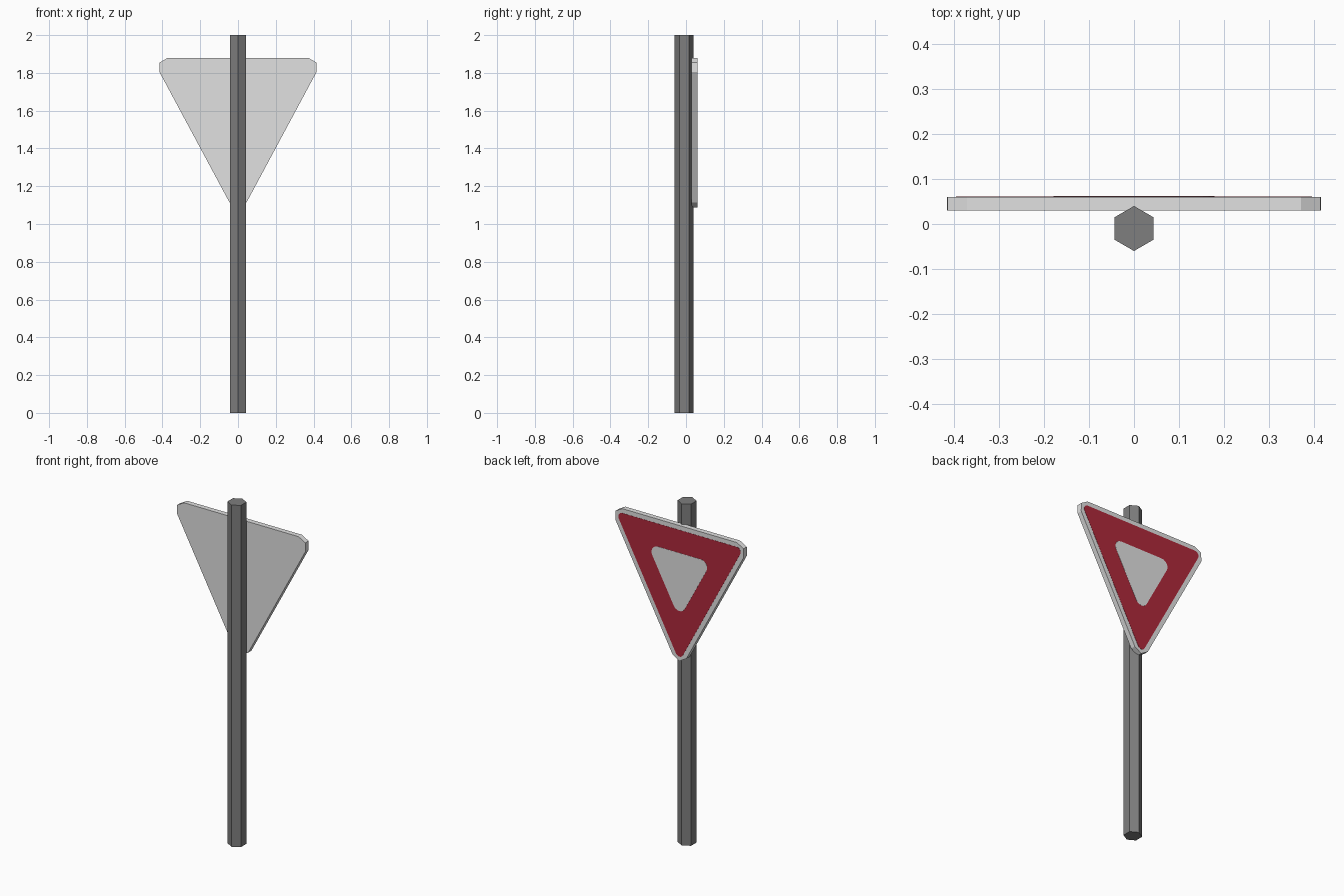
import bpy
import bmesh
from math import atan2, cos, sin, pi
from mathutils import Vector

cube = bpy.data.objects.get("Cube")
if cube:
    bpy.data.objects.remove(cube, do_unlink=True)


def make_material(name, rgb):
    mat = bpy.data.materials.new(name)
    mat.use_nodes = True
    colour = (*rgb, 1.0)
    mat.diffuse_color = colour
    mat.node_tree.nodes["Principled BSDF"].inputs["Base Color"].default_value = colour
    return mat


pole_grey = make_material("pole grey", (0.21, 0.21, 0.21))
panel_white = make_material("panel white", (0.75, 0.75, 0.75))
border_red = make_material("border red", (0.43, 0.022, 0.044))


def rounded_triangle(half_width, top, bottom, radius, segments):
    """Downward triangle outline made of one arc around each corner centre."""
    tilt = -atan2(half_width, top - bottom)
    corners = [((half_width, top), pi / 2, tilt),
               ((0, bottom), tilt, -pi - tilt),
               ((-half_width, top), -pi - tilt, -1.5 * pi)]
    points = []
    for (x, z), start, end in corners:
        for i in range(segments + 1):
            a = start + (end - start) * i / segments
            points.append((x + radius * cos(a), z + radius * sin(a)))
    return points


def prism(name, outline, origin, axis_u, axis_v, extrusion, mat):
    """Extrude a flat outline into a closed, flat-shaded solid."""
    bm = bmesh.new()
    u, v, o = Vector(axis_u), Vector(axis_v), Vector(origin)
    face = bm.faces.new([bm.verts.new(o + u * a + v * b) for a, b in outline])
    grown = bmesh.ops.extrude_face_region(bm, geom=[face], use_keep_orig=True)
    moved = [g for g in grown["geom"] if isinstance(g, bmesh.types.BMVert)]
    bmesh.ops.translate(bm, verts=moved, vec=Vector(extrusion))
    bmesh.ops.recalc_face_normals(bm, faces=bm.faces)
    mesh = bpy.data.meshes.new(name)
    bm.to_mesh(mesh)
    bm.free()
    mesh.materials.append(mat)
    obj = bpy.data.objects.new(name, mesh)
    bpy.context.collection.objects.link(obj)
    return obj


def panel(name, outline, y, depth, mat):
    return prism(name, outline, (0, y, 0), (1, 0, 0), (0, 0, 1), (0, depth, 0), mat)


# Six-sided pole with a ridge towards the panel
hexagon = [(0.05 * sin(i * pi / 3), 0.05 * cos(i * pi / 3)) for i in range(6)]
prism("pole", hexagon, (0, -0.01, 0), (1, 0, 0), (0, 1, 0), (0, 0, 2), pole_grey)

# Sign panel with chamfered corners
panel("sign_panel", rounded_triangle(0.371, 1.829, 1.138, 0.051, 2),
      0.03, 0.03, panel_white)

# Painted red border and pale centre
panel("red_border", rounded_triangle(0.371, 1.829, 1.138, 0.025, 6),
      0.059, 0.002, border_red)
panel("pale_centre", rounded_triangle(0.14, 1.68, 1.42, 0.04, 6),
      0.06, 0.002, panel_white)
